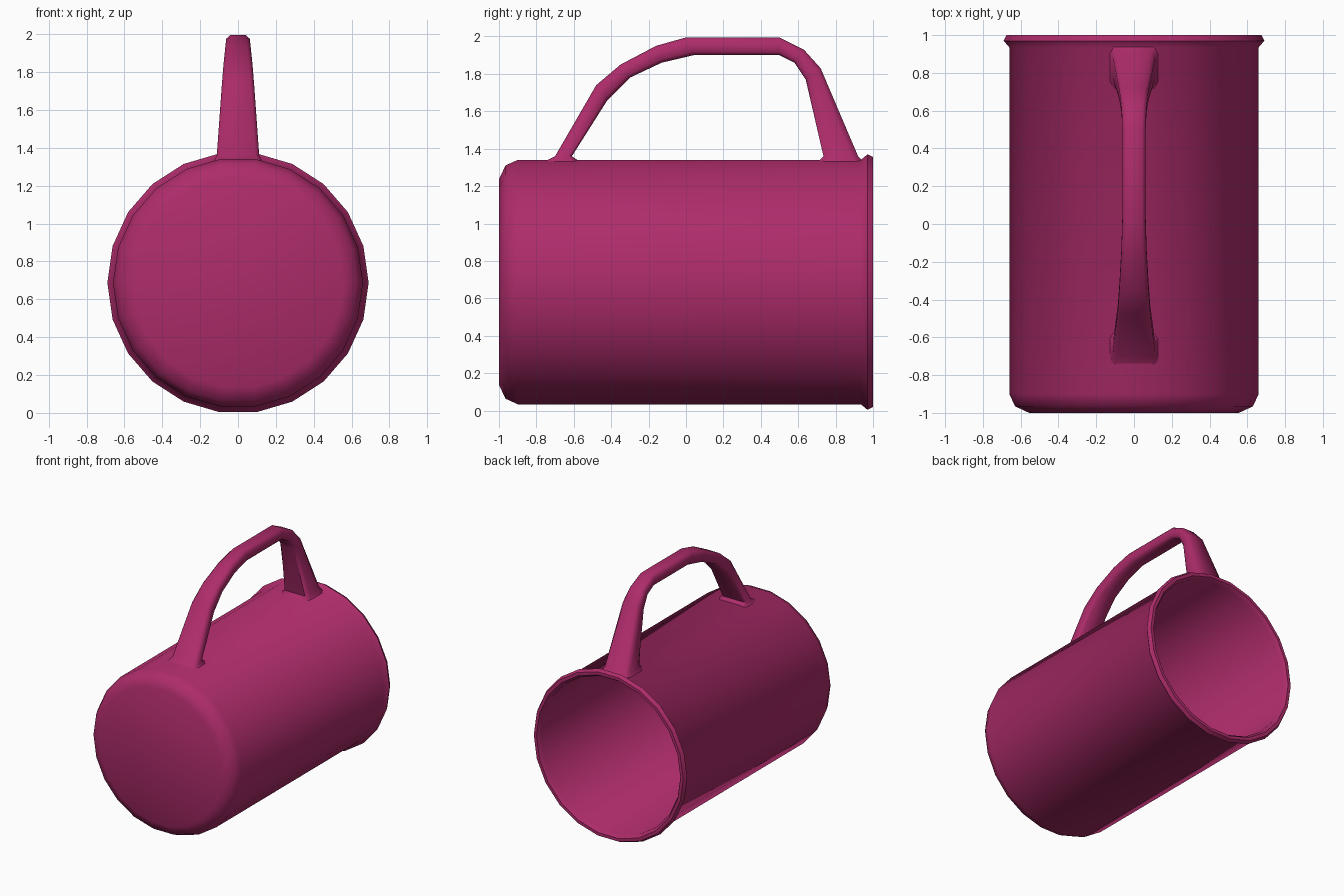
import bpy, bmesh, math

if "Cube" in bpy.data.objects:
    bpy.data.objects.remove(bpy.data.objects["Cube"])

mat = bpy.data.materials.new("magenta_glaze")
mat.diffuse_color = (0.42, 0.025, 0.145, 1)
mat.use_nodes = True
mat.node_tree.nodes["Principled BSDF"].inputs["Base Color"].default_value = mat.diffuse_color
CZ = 0.687   # height of the mug axis


def make_object(name, rings, cap_start, cap_end, angle):
    """Skin closed rings of equal size into one smooth-shaded object."""
    bm = bmesh.new()
    loops = [[bm.verts.new(p) for p in ring] for ring in rings]
    n = len(loops[0])
    for a, b in zip(loops, loops[1:]):
        for k in range(n):
            bm.faces.new((a[k], a[(k + 1) % n], b[(k + 1) % n], b[k]))
    if cap_start:
        bm.faces.new(loops[0])
    if cap_end:
        bm.faces.new(loops[-1])
    bmesh.ops.recalc_face_normals(bm, faces=bm.faces)
    mesh = bpy.data.meshes.new(name)
    bm.to_mesh(mesh)
    bm.free()
    mesh.materials.append(mat)
    obj = bpy.data.objects.new(name, mesh)
    bpy.context.collection.objects.link(obj)
    bpy.ops.object.select_all(action='DESELECT')
    obj.select_set(True)
    bpy.context.view_layer.objects.active = obj
    bpy.ops.object.shade_smooth_by_angle(angle=math.radians(angle))
    return obj


# Mug body: 22-sided revolved profile (radius, y), outside then inside
SIDES = 22
profile = [(0.555, -1.0), (0.63, -0.965), (0.66, -0.90), (0.66, 0.935),
           (0.69, 0.97), (0.675, 1.0), (0.65, 1.0), (0.63, 0.97),
           (0.63, -0.88), (0.60, -0.93), (0.54, -0.95)]
body_rings = [[(r * math.cos(2 * math.pi * k / SIDES), y,
                CZ + r * math.sin(2 * math.pi * k / SIDES))
               for k in range(SIDES)] for r, y in profile]
make_object("mug_body", body_rings, True, True, 50)

# Handle: stations of outer edge (y, z), inner edge (y, z), half width
stations = [
    ((-0.77, 1.325), (-0.56, 1.325), 0.13),
    ((-0.70, 1.36), (-0.61, 1.36), 0.112),
    ((-0.48, 1.74), (-0.42, 1.66), 0.086),
    ((-0.35, 1.85), (-0.30, 1.78), 0.077),
    ((-0.16, 1.95), (-0.13, 1.86), 0.067),
    ((0.00, 1.995), (0.04, 1.90), 0.062),
    ((0.50, 1.995), (0.50, 1.90), 0.062),
    ((0.63, 1.93), (0.58, 1.86), 0.066),
    ((0.72, 1.83), (0.64, 1.77), 0.077),
    ((0.92, 1.36), (0.735, 1.36), 0.112),
    ((0.955, 1.325), (0.70, 1.325), 0.13),
]


def section(outer, inner, w):
    """Chamfered rectangle between the outer and inner edges."""
    c = 0.02
    corners = [(-w + c, 0), (w - c, 0), (w, 0.2), (w, 0.8),
               (w - c, 1), (-w + c, 1), (-w, 0.8), (-w, 0.2)]
    return [(x, outer[0] + t * (inner[0] - outer[0]),
             outer[1] + t * (inner[1] - outer[1])) for x, t in corners]


make_object("handle", [section(*s) for s in stations], True, True, 50)
